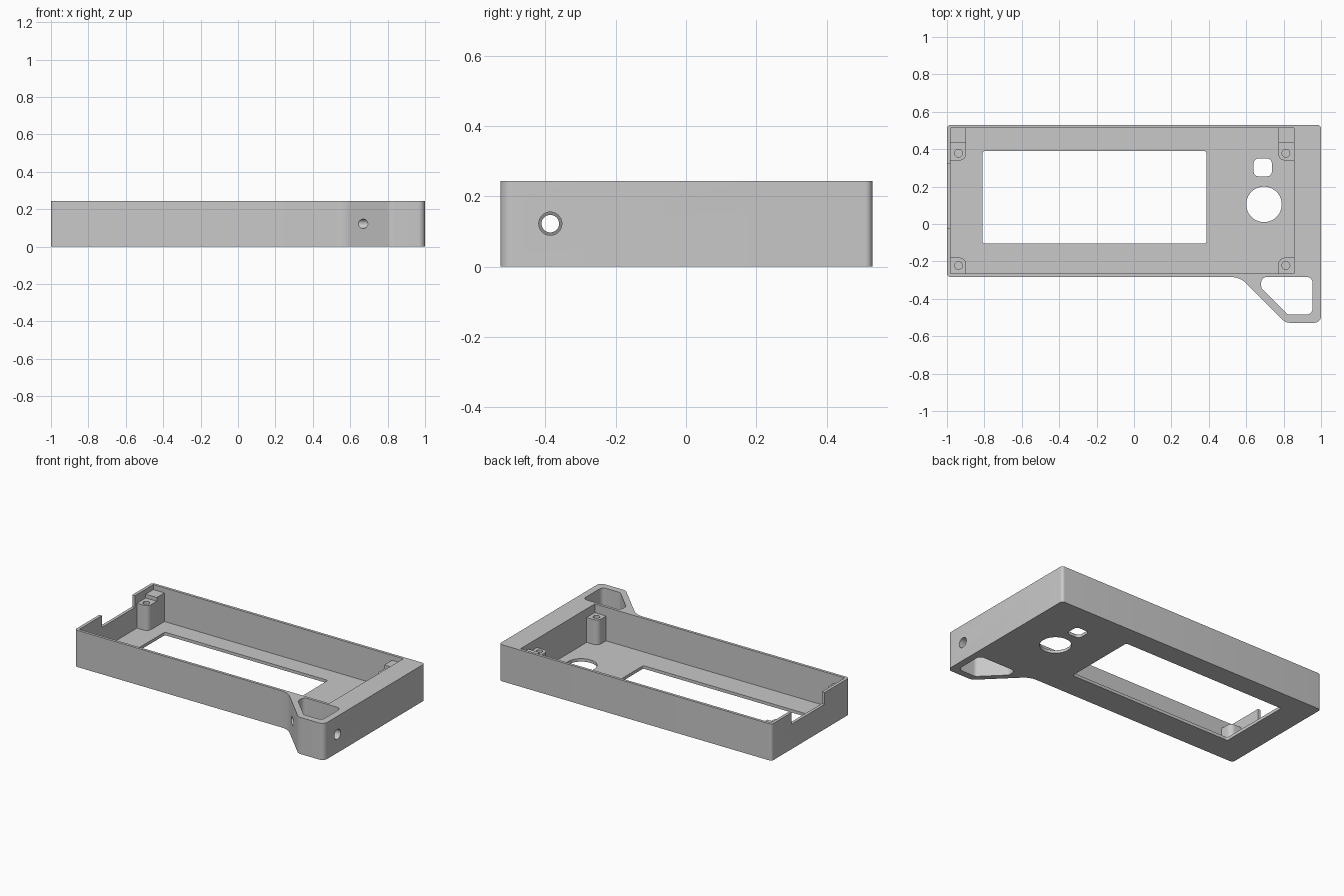
import bpy
import bmesh
import math
from mathutils import Matrix, Vector

cube = bpy.data.objects.get("Cube")
if cube:
    bpy.data.objects.remove(cube, do_unlink=True)

TOP = 0.243
FLOOR = 0.02

grey = bpy.data.materials.new("plain grey")
grey.use_nodes = True
grey.diffuse_color = (0.58, 0.58, 0.58, 1)
grey.node_tree.nodes["Principled BSDF"].inputs["Base Color"].default_value = grey.diffuse_color


def rounded(corners, steps=8):
    """Outline with each (x, y, radius) corner replaced by an arc."""
    out = []
    for i, (x, y, r) in enumerate(corners):
        p = Vector((x, y))
        if r == 0:
            out.append(p)
            continue
        a = (Vector(corners[i - 1][:2]) - p).normalized()
        b = (Vector(corners[(i + 1) % len(corners)][:2]) - p).normalized()
        half = a.angle(b) / 2
        centre = p + (a + b).normalized() * r / math.sin(half)
        start = p + a * r / math.tan(half) - centre
        end = p + b * r / math.tan(half) - centre
        sweep = math.atan2(start.x * end.y - start.y * end.x, start.dot(end))
        first = math.atan2(start.y, start.x)
        for k in range(steps + 1):
            angle = first + sweep * k / steps
            out.append(centre + Vector((math.cos(angle), math.sin(angle))) * r)
    return out


def rect(x0, x1, y0, y1, r=0.0):
    return rounded([(x0, y0, r), (x1, y0, r), (x1, y1, r), (x0, y1, r)])


def circle(x, y, r, n=40):
    return [Vector((x + r * math.cos(math.tau * i / n), y + r * math.sin(math.tau * i / n)))
            for i in range(n)]


def finish(name, bm):
    bmesh.ops.recalc_face_normals(bm, faces=bm.faces)
    mesh = bpy.data.meshes.new(name)
    bm.to_mesh(mesh)
    bm.free()
    mesh.materials.append(grey)
    obj = bpy.data.objects.new(name, mesh)
    bpy.context.collection.objects.link(obj)
    return obj


def prism(name, outline, z0, z1):
    bm = bmesh.new()
    face = bm.faces.new([bm.verts.new((p.x, p.y, z0)) for p in outline])
    new = bmesh.ops.extrude_face_region(bm, geom=[face], use_keep_orig=True)["geom"]
    bmesh.ops.translate(bm, vec=(0, 0, z1 - z0),
                        verts=[v for v in new if isinstance(v, bmesh.types.BMVert)])
    return finish(name, bm)


def bore(x0, x1, y, z, r):
    """Cylinder lying along x, used as a drill."""
    bm = bmesh.new()
    place = Matrix.Translation(((x0 + x1) / 2, y, z)) @ Matrix.Rotation(math.pi / 2, 4, "Y")
    bmesh.ops.create_cone(bm, cap_ends=True, segments=32, radius1=r, radius2=r,
                          depth=x1 - x0, matrix=place)
    return finish("drill", bm)


def activate(obj):
    bpy.ops.object.select_all(action="DESELECT")
    obj.select_set(True)
    bpy.context.view_layer.objects.active = obj


def cut(obj, cutter):
    cutter.hide_render = True
    mod = obj.modifiers.new("cut", "BOOLEAN")
    mod.operation = "DIFFERENCE"
    mod.solver = "EXACT"
    mod.object = cutter
    activate(obj)
    bpy.ops.object.modifier_apply(modifier=mod.name)
    bpy.data.objects.remove(cutter, do_unlink=True)


def smooth(obj):
    activate(obj)
    bpy.ops.object.shade_smooth_by_angle(angle=math.radians(30))


# Case body with the strap loop at its front corner
case = prism("case_body", rounded([
    (-1, -0.283, 0.02), (0.566, -0.283, 0.12), (0.811, -0.528, 0.05),
    (1, -0.528, 0.035), (1, 0.53, 0.02), (-1, 0.53, 0.02)]), 0, TOP)

# Inner tray
cut(case, prism("cavity", rect(-0.98, 0.855, -0.265, 0.512), FLOOR, TOP + 0.1))

# Floor openings: screen window, round knob hole, small button hole
for outline in (rect(-0.81, 0.387, -0.105, 0.39, 0.012),
                circle(0.695, 0.105, 0.095),
                rect(0.64, 0.737, 0.255, 0.35, 0.025)):
    cut(case, prism("opening", outline, -0.1, 0.1))

# Notch in the end wall
cut(case, prism("notch", rect(-1.1, -0.96, -0.025, 0.32), 0.165, TOP + 0.1))

# Strap loop opening and the cord holes through its two walls
cut(case, prism("loop_opening", rounded([
    (0.68, -0.283, 0.03), (0.68, -0.343, 0.03), (0.821, -0.484, 0.03),
    (0.954, -0.484, 0.03), (0.954, -0.283, 0.03)]), -0.1, TOP + 0.1))
cut(case, bore(0.88, 1.1, -0.386, 0.122, 0.033))
cut(case, bore(0.55, 0.8, -0.386, 0.122, 0.025))
smooth(case)

# Screw posts in the four tray corners, with taller blocks behind the back pair
for side, wall, edge, hole_x in (("right", -0.985, -0.898, -0.938),
                                 ("left", 0.86, 0.772, 0.812)):
    for end, y_wall, y_edge, hole_y in (("front", -0.27, -0.18, -0.222),
                                        ("back", 0.435, 0.34, 0.378)):
        post = prism(f"{end}_{side}_screw_post", rounded([
            (wall, y_wall, 0), (edge, y_wall, 0), (edge, y_edge, 0.035), (wall, y_edge, 0)]),
            FLOOR - 0.005, 0.185)
        cut(post, prism("screw_hole", circle(hole_x, hole_y, 0.021, 24), 0.05, TOP))
        smooth(post)
    prism(f"back_{side}_block", rect(min(wall, edge), max(wall, edge), 0.432, 0.517),
          FLOOR - 0.005, 0.21)
